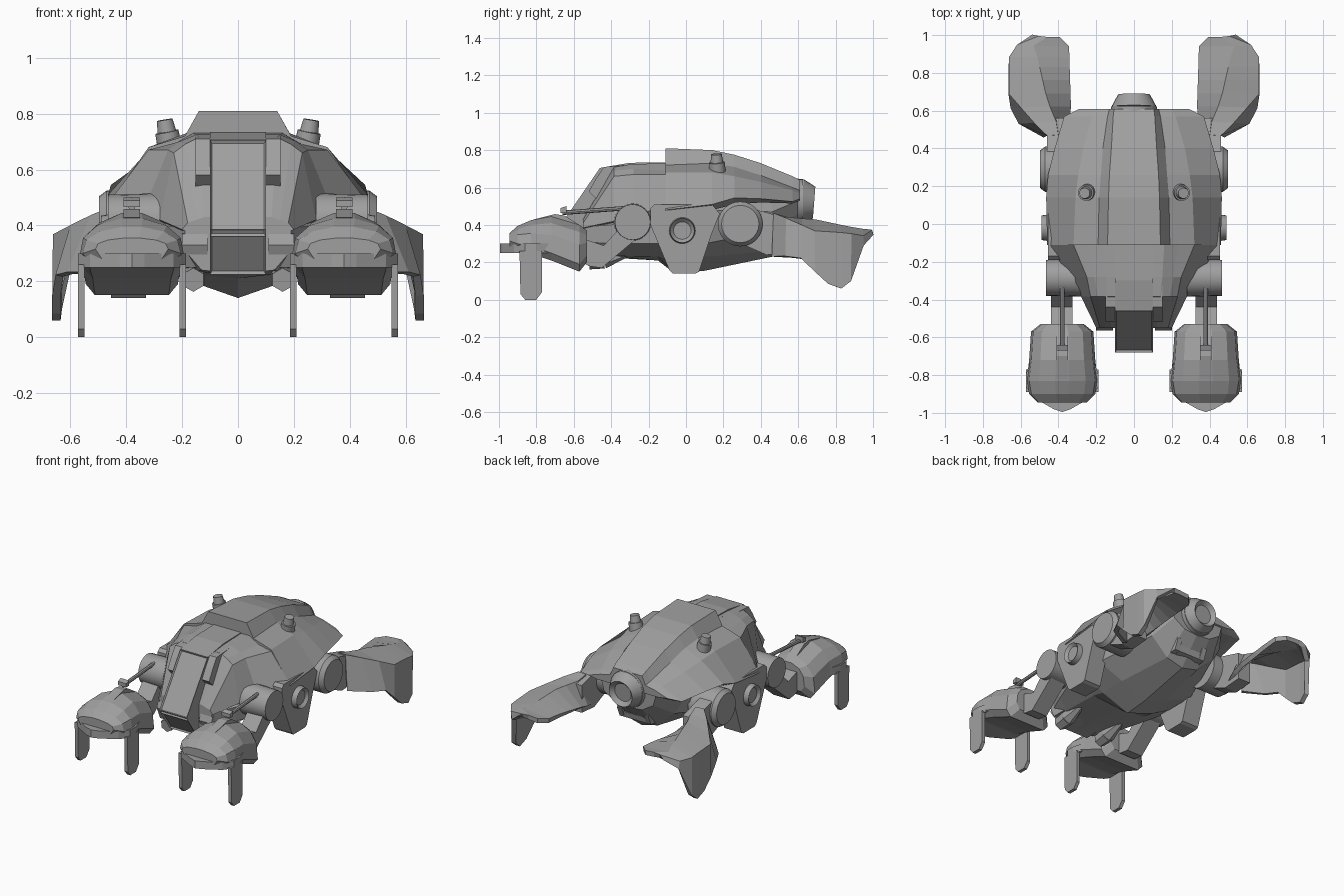
import bpy, bmesh
from mathutils import Vector

default_cube = bpy.data.objects.get("Cube")
if default_cube:
    bpy.data.objects.remove(default_cube, do_unlink=True)

# One plain grey for the whole machine
grey = bpy.data.materials.new("hull_grey")
grey.use_nodes = True
GREY = (.35, .35, .35, 1)
grey.diffuse_color = GREY
grey.node_tree.nodes["Principled BSDF"].inputs["Base Color"].default_value = GREY


def finish(name, bm, mirror=False, smooth=False, thickness=None):
    """Turn a bmesh into a named object with the shared material."""
    bmesh.ops.remove_doubles(bm, verts=bm.verts, dist=.0005)
    bmesh.ops.recalc_face_normals(bm, faces=bm.faces)
    mesh = bpy.data.meshes.new(name)
    bm.to_mesh(mesh)
    bm.free()
    mesh.materials.append(grey)
    obj = bpy.data.objects.new(name, mesh)
    bpy.context.collection.objects.link(obj)
    if thickness:
        solid = obj.modifiers.new("thickness", 'SOLIDIFY')
        solid.thickness = thickness
        solid.offset = 0
    if mirror:
        obj.modifiers.new("mirror", 'MIRROR')
    if smooth:
        bpy.ops.object.select_all(action='DESELECT')
        obj.select_set(True)
        bpy.context.view_layer.objects.active = obj
        bpy.ops.object.shade_smooth_by_angle()
    return obj


def skin(bm, rings, closed):
    """Bridge a list of equal-length point rings."""
    rows = [[bm.verts.new(p) for p in ring] for ring in rings]
    count = len(rows[0])
    for a, b in zip(rows, rows[1:]):
        for i in range(count if closed else count - 1):
            j = (i + 1) % count
            bm.faces.new((a[i], a[j], b[j], b[i]))
    if closed:
        bm.faces.new(rows[0])
        bm.faces.new(rows[-1])


def loft(name, sections, centre=0, **options):
    """Loft symmetric cross-sections given as (y, right half from top to bottom)."""
    bm = bmesh.new()
    rings = []
    for y, half in sections:
        right = [(centre + x, y, z) for x, z in half]
        left = [(centre - x, y, z) for x, z in reversed(half)]
        rings.append(right + left)
    skin(bm, rings, True)
    return finish(name, bm, **options)


def prism(name, outline, x_from, x_to, inset=None, **options):
    """Extrude a side outline in y and z across x."""
    bm = bmesh.new()
    skin(bm, [[(x, y, z) for y, z in outline] for x in (x_from, x_to)], True)
    if inset:
        bmesh.ops.recalc_face_normals(bm, faces=bm.faces)
        front = [f for f in bm.faces if f.normal.y < -.5]
        bmesh.ops.inset_individual(bm, faces=front, thickness=inset, depth=-inset)
    return finish(name, bm, **options)


def drum(name, start, end, r_start, r_end, sides=24, smooth=True, dish=None, **options):
    """Round part between two points, optionally with a dished end."""
    bm = bmesh.new()
    start, end = Vector(start), Vector(end)
    axis = end - start
    bmesh.ops.create_cone(bm, cap_ends=True, segments=sides, radius1=r_start,
                          radius2=r_end, depth=axis.length)
    if dish:
        bm.normal_update()
        cap = [f for f in bm.faces if f.normal.z > .9]
        bmesh.ops.inset_region(bm, faces=cap, thickness=dish)
        bmesh.ops.translate(bm, verts=cap[0].verts, vec=(0, 0, -dish))
    turn = axis.to_track_quat('Z', 'Y').to_matrix().to_4x4()
    turn.translation = (start + end) / 2
    bm.transform(turn)
    return finish(name, bm, smooth=smooth, **options)


# Rear carapace
loft("carapace", [
    (-.11, [(.14, .81), (.19, .72), (.32, .68), (.46, .48), (.4, .46)]),
    (.14, [(.135, .8), (.185, .73), (.31, .68), (.465, .51), (.4, .48)]),
    (.26, [(.13, .775), (.175, .71), (.295, .66), (.455, .545), (.38, .51)]),
    (.4, [(.12, .73), (.165, .665), (.27, .63), (.42, .54), (.35, .52)]),
    (.57, [(.11, .66), (.14, .6), (.22, .585), (.37, .525), (.3, .515)]),
    (.61, [(.105, .64), (.13, .585), (.2, .57), (.29, .54), (.22, .53)]),
])

# Front upper hull
loft("front_hull", [
    (-.11, [(.16, .73), (.23, .69), (.32, .67), (.45, .5), (.4, .44)]),
    (-.28, [(.15, .725), (.21, .7), (.25, .67), (.34, .45), (.3, .4)]),
    (-.385, [(.14, .715), (.19, .69), (.23, .66), (.28, .42), (.22, .37)]),
    (-.55, [(.12, .43), (.15, .42), (.18, .41), (.2, .385), (.14, .36)]),
])

# Belly and lower body
loft("lower_body", [
    (-.55, [(.13, .42), (.19, .39), (.19, .31), (.13, .24), (0, .225)]),
    (-.4, [(.2, .48), (.27, .4), (.26, .3), (.2, .235), (0, .225)]),
    (-.15, [(.25, .6), (.36, .48), (.36, .3), (.2, .23), (0, .21)]),
    (-.06, [(.25, .6), (.37, .48), (.36, .3), (.2, .21), (0, .14)]),
    (.1, [(.25, .6), (.37, .48), (.36, .3), (.18, .23), (0, .155)]),
    (.46, [(.2, .56), (.3, .47), (.24, .37), (.12, .26), (0, .23)]),
    (.6, [(.12, .58), (.2, .53), (.18, .46), (.1, .41), (0, .4)]),
])

# Cockpit: raised canopy with framed panes and side collars
prism("canopy", [(-.11, .735), (-.3, .732), (-.46, .705), (-.68, .385),
                 (-.665, .36), (-.57, .225), (-.4, .23), (-.35, .5)],
      -.1, .1, inset=.01)
prism("canopy_collar", [(-.2, .728), (-.44, .71), (-.48, .65), (-.52, .58),
                        (-.47, .53), (-.3, .53)], .1, .152, mirror=True)
prism("cheek_block", [(-.44, .375), (-.55, .37), (-.565, .33), (-.53, .25), (-.42, .25)],
      .11, .2, mirror=True)

# Roof sensors
drum("sensor_base", (.24, .17, .66), (.255, .165, .735), .045, .042, mirror=True)
drum("sensor_cap", (.255, .165, .735), (.262, .163, .778), .034, .028, mirror=True)

# Chin pods
drum("chin_pod", (.16, -.44, .215), (.16, -.52, .205), .048, .043, sides=6,
     smooth=False, mirror=True)
drum("chin_pod_tail", (.16, -.44, .215), (.16, -.3, .25), .048, .015, sides=6,
     smooth=False, mirror=True)

# Rear thruster with a bracket below
drum("thruster_collar", (0, .5, .525), (0, .625, .525), .13, .12)
drum("thruster_nozzle", (0, .62, .525), (0, .685, .52), .12, .085, dish=.025)
prism("tail_bracket", [(.4, .38), (.54, .38), (.56, .36), (.53, .29), (.4, .28)],
      .08, .115, mirror=True)
prism("tail_plate", [(.4, .31), (.54, .33), (.53, .29), (.4, .27)], -.08, .08)

# Middle side plates with round ports
prism("side_plate", [(-.19, .49), (-.17, .51), (.14, .51), (.18, .46), (.14, .36),
                     (.07, .15), (.05, .14), (-.07, .14), (-.09, .16), (-.19, .4)],
      .33, .455, mirror=True)
drum("side_port", (.42, -.02, .37), (.49, -.02, .37), .075, .065, dish=.018, mirror=True)

# Hip joints
drum("front_hip", (.28, -.285, .415), (.465, -.285, .415), .1, .095, mirror=True)
drum("rear_hip", (.3, .29, .405), (.47, .29, .405), .12, .12, mirror=True)
drum("rear_hip_cap", (.47, .29, .405), (.497, .29, .405), .12, .1, mirror=True)

# Rear legs: a thigh leading into a hooked paddle
prism("rear_thigh", [(.3, .5), (.42, .47), (.56, .43), (.56, .25), (.43, .24), (.27, .31)],
      .37, .46, mirror=True)
paddle = bmesh.new()
skin(paddle, [[(x, y, z) for x, z in arch] for y, arch in [
    (.47, [(.38, .27), (.41, .45), (.455, .45), (.47, .23)]),
    (.54, [(.355, .29), (.42, .43), (.52, .425), (.6, .23)]),
    (.62, [(.345, .31), (.45, .42), (.59, .39), (.64, .22)]),
    (.69, [(.345, .32), (.47, .415), (.65, .36), (.65, .15)]),
    (.76, [(.345, .33), (.485, .4), (.65, .355), (.65, .085)]),
    (.83, [(.345, .34), (.5, .385), (.65, .35), (.65, .06)]),
    (.88, [(.345, .345), (.51, .375), (.65, .345), (.645, .1)]),
    (.94, [(.345, .35), (.53, .365), (.61, .335), (.6, .29)]),
    (.99, [(.395, .355), (.46, .36), (.5, .36), (.53, .345)]),
]], False)
finish("rear_paddle", paddle, mirror=True, thickness=.03)

# Front legs: arm, push rod and link
prism("front_arm", [(-.24, .4), (-.34, .4), (-.44, .29), (-.56, .33), (-.58, .22),
                    (-.52, .18), (-.45, .17), (-.26, .33)], .325, .44, mirror=True)
drum("push_rod", (.38, -.32, .49), (.38, -.66, .465), .012, .012, sides=8, mirror=True)
prism("rod_pin", [(-.64, .5), (-.67, .49), (-.67, .465), (-.64, .465)],
      .35, .41, mirror=True)

# Claw cover
CLAW = .38


def dome(width, top, rim):
    """Half of an arched claw section, tucked in underneath."""
    rise = top - rim
    return [(width * .2, top), (width * .66, top - rise * .18),
            (width * .93, top - rise * .5), (width, rim), (width * .8, rim - .04)]


loft("claw_cover", [(y, dome(*size)) for y, size in [
    (-.53, (.115, .37, .24)),
    (-.57, (.165, .4, .19)),
    (-.72, (.175, .445, .25)),
    (-.83, (.188, .425, .285)),
    (-.9, (.175, .395, .3)),
    (-.945, (.13, .355, .315)),
]], centre=CLAW, mirror=True)
prism("claw_crest", [(-.57, .4), (-.65, .45), (-.7, .458), (-.82, .428), (-.7, .4)],
      CLAW - .03, CLAW + .03, mirror=True)

# Lower lip of the claw
lip = bmesh.new()
half_lip = [(.16, -.7), (.193, -.8), (.193, -.86), (.15, -.92), (.045, -.98), (0, -.995)]
lip_edge = half_lip + [(-x, y) for x, y in reversed(half_lip[:-1])]
skin(lip, [[(CLAW + x, y, z) for x, y in lip_edge] for z in (.25, .3)], True)
finish("claw_lip", lip, mirror=True)

# Two fingers under each claw
for label, side in (("inner", -1), ("outer", 1)):
    prism(label + "_finger", [(-.89, .26), (-.885, .03), (-.86, 0), (-.8, 0),
                              (-.77, .04), (-.77, .26)],
          CLAW + side * .17, CLAW + side * .193, mirror=True)
